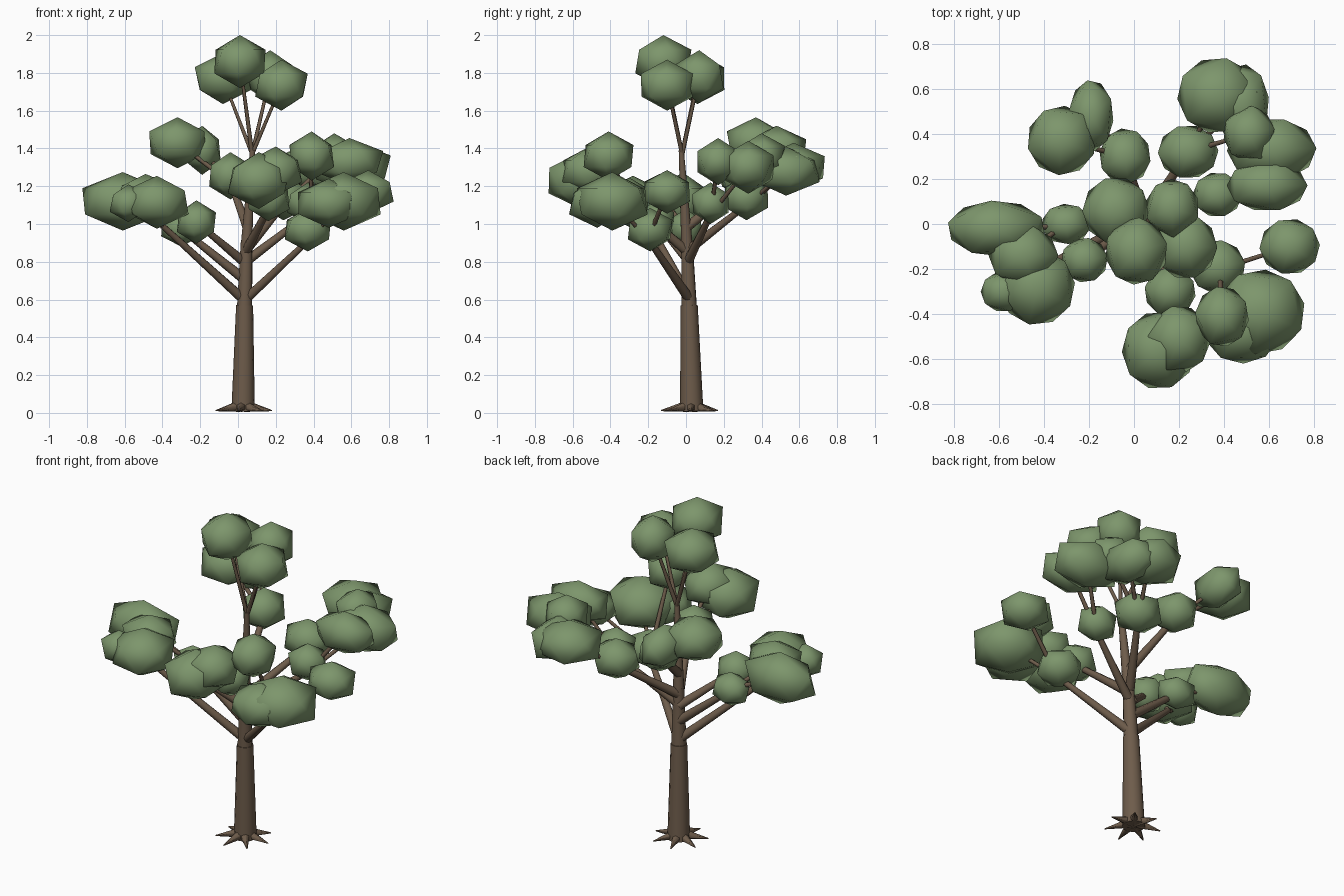
import bpy, bmesh, math, random
from mathutils import Vector, Matrix

random.seed(4)


def material(name, rgb):
    m = bpy.data.materials.new(name)
    m.diffuse_color = (*rgb, 1)
    return m


LEAF = material("leaf green", (0.205, 0.305, 0.15))
BARK = material("bark brown", (0.155, 0.107, 0.07))


def finish(name, bm, mat, smooth=True):
    me = bpy.data.meshes.new(name)
    for f in bm.faces:
        f.smooth = smooth
    bm.to_mesh(me)
    bm.free()
    me.materials.append(mat)
    ob = bpy.data.objects.new(name, me)
    bpy.context.collection.objects.link(ob)
    return ob


def limb(name, a, b, r1, r2, sides=8):
    """Tapered round limb from a to b."""
    a, b = Vector(a), Vector(b)
    d = b - a
    m = Matrix.Translation((a + b) / 2) @ d.to_track_quat('Z', 'Y').to_matrix().to_4x4()
    bm = bmesh.new()
    bmesh.ops.create_cone(bm, cap_ends=True, segments=sides, radius1=r1, radius2=r2,
                          depth=d.length, matrix=m)
    ob = finish(name, bm, BARK)
    for p in ob.data.polygons:
        if len(p.vertices) > 4:
            p.use_smooth = False


def clump(name, c, half):
    """Low-poly leaf clump with the given half extents."""
    bm = bmesh.new()
    bmesh.ops.create_icosphere(bm, subdivisions=1, radius=1)
    rot = Matrix.Rotation(random.uniform(0, math.tau), 4, 'Z')
    size = Matrix.Diagonal((half[0] / 0.9, half[1] / 0.9, half[2], 1))
    bm.transform(Matrix.Translation(c) @ size @ rot)
    finish(name, bm, LEAF)


# Trunk in two tapered sections
limb("lower_trunk", (0.027, 0.03, 0.01), (0.035, 0.017, 0.57), 0.062, 0.045, 12)
limb("upper_trunk", (0.035, 0.017, 0.56), (0.045, 0.005, 0.9), 0.041, 0.031, 12)
limb("trunk_tip", (0.045, 0.005, 0.89), (0.077, -0.025, 1.39), 0.031, 0.014, 12)

# Roots fanned around the base
for i in range(7):
    a = math.tau * i / 7 + 0.05
    c, s = math.cos(a), math.sin(a)
    limb("root", (0.025 + 0.02 * c, 0.025 + 0.02 * s, 0.035),
         (0.025 + 0.155 * c, 0.02 + 0.155 * s, 0.012), 0.03, 0.003, 6)

# Main branches: start, end
branches = [
    ((0.03, 0.02, 0.60), (-0.40, -0.19, 0.99)),
    ((0.03, 0.02, 0.71), (-0.32, -0.01, 0.99)),
    ((0.04, 0.02, 0.60), (0.38, -0.20, 0.92)),
    ((0.04, 0.01, 0.80), (0.37, 0.13, 1.05)),
    ((0.04, 0.01, 0.86), (0.24, 0.32, 1.10)),
    ((0.045, 0.0, 0.86), (0.17, -0.28, 1.10)),
    ((0.05, 0.0, 0.98), (-0.04, 0.30, 1.22)),
    ((0.03, 0.02, 0.80), (-0.21, -0.15, 1.00)),
]
for a, b in branches:
    limb("branch", a, b, 0.027, 0.016)

# Leaf clumps: centre, half extents
crown = [
    ((0.01, -0.12, 1.86), (0.14, 0.15, 0.14)), ((-0.08, 0.06, 1.77), (0.15, 0.15, 0.135)),
    ((0.23, -0.10, 1.735), (0.14, 0.145, 0.135)), ((0.17, 0.07, 1.78), (0.12, 0.13, 0.14)),
]
left = [
    ((-0.61, -0.02, 1.12), (0.22, 0.125, 0.155)), ((-0.49, -0.14, 1.15), (0.155, 0.135, 0.115)),
    ((-0.43, -0.28, 1.115), (0.17, 0.17, 0.14)), ((-0.58, -0.30, 1.11), (0.10, 0.09, 0.10)),
    ((-0.30, 0.0, 0.98), (0.11, 0.09, 0.10)), ((-0.22, -0.16, 1.01), (0.105, 0.10, 0.115)),
]
back = [
    ((-0.32, 0.37, 1.43), (0.155, 0.155, 0.135)), ((-0.19, 0.48, 1.39), (0.10, 0.16, 0.13)),
    ((-0.04, 0.30, 1.255), (0.115, 0.125, 0.125)), ((0.24, 0.32, 1.14), (0.135, 0.12, 0.12)),
    ((0.37, 0.57, 1.30), (0.18, 0.17, 0.13)), ((0.48, 0.53, 1.28), (0.12, 0.18, 0.13)),
]
right = [
    ((0.51, 0.40, 1.36), (0.115, 0.125, 0.12)), ((0.61, 0.33, 1.30), (0.20, 0.14, 0.14)),
    ((0.59, 0.17, 1.33), (0.18, 0.115, 0.125)), ((0.37, 0.13, 1.11), (0.11, 0.10, 0.11)),
    ((0.69, -0.10, 1.17), (0.135, 0.125, 0.115)), ((0.37, -0.19, 0.97), (0.125, 0.12, 0.115)),
]
front = [
    ((0.56, -0.39, 1.12), (0.20, 0.19, 0.155)), ((0.48, -0.47, 1.11), (0.17, 0.15, 0.13)),
    ((0.39, -0.41, 1.36), (0.12, 0.135, 0.13)), ((0.20, -0.51, 1.28), (0.14, 0.15, 0.13)),
    ((0.11, -0.56, 1.23), (0.165, 0.175, 0.15)), ((0.16, -0.30, 1.13), (0.115, 0.11, 0.115)),
]
for side, group in (("crown", crown), ("left", left), ("back", back),
                    ("right", right), ("front", front)):
    for c, half in group:
        clump(side + "_leaf_clump", c, half)

# Thin twigs fanning from the trunk tip into the crown
for c, half in crown:
    limb("crown_twig", (0.075, -0.02, 1.37), c, 0.012, 0.008, 6)

# Twigs from branch ends out to the far clumps
q, u, w, n, i, e, f = (b for _, b in (branches[k] for k in (2, 4, 3, 5, 6, 1, 0)))
links = [(q, right[4]), (q, front[0]), (q, front[2]), (u, back[4]), (u, back[5]),
         (u, right[0]), (w, right[1]), (w, right[2]), (n, front[3]), (n, front[4]),
         (i, back[0]), (i, back[1]), (e, left[0]), (e, left[1]), (f, left[2]), (f, left[3])]
for start, (c, half) in links:
    limb("twig", start, c, 0.014, 0.009, 6)
